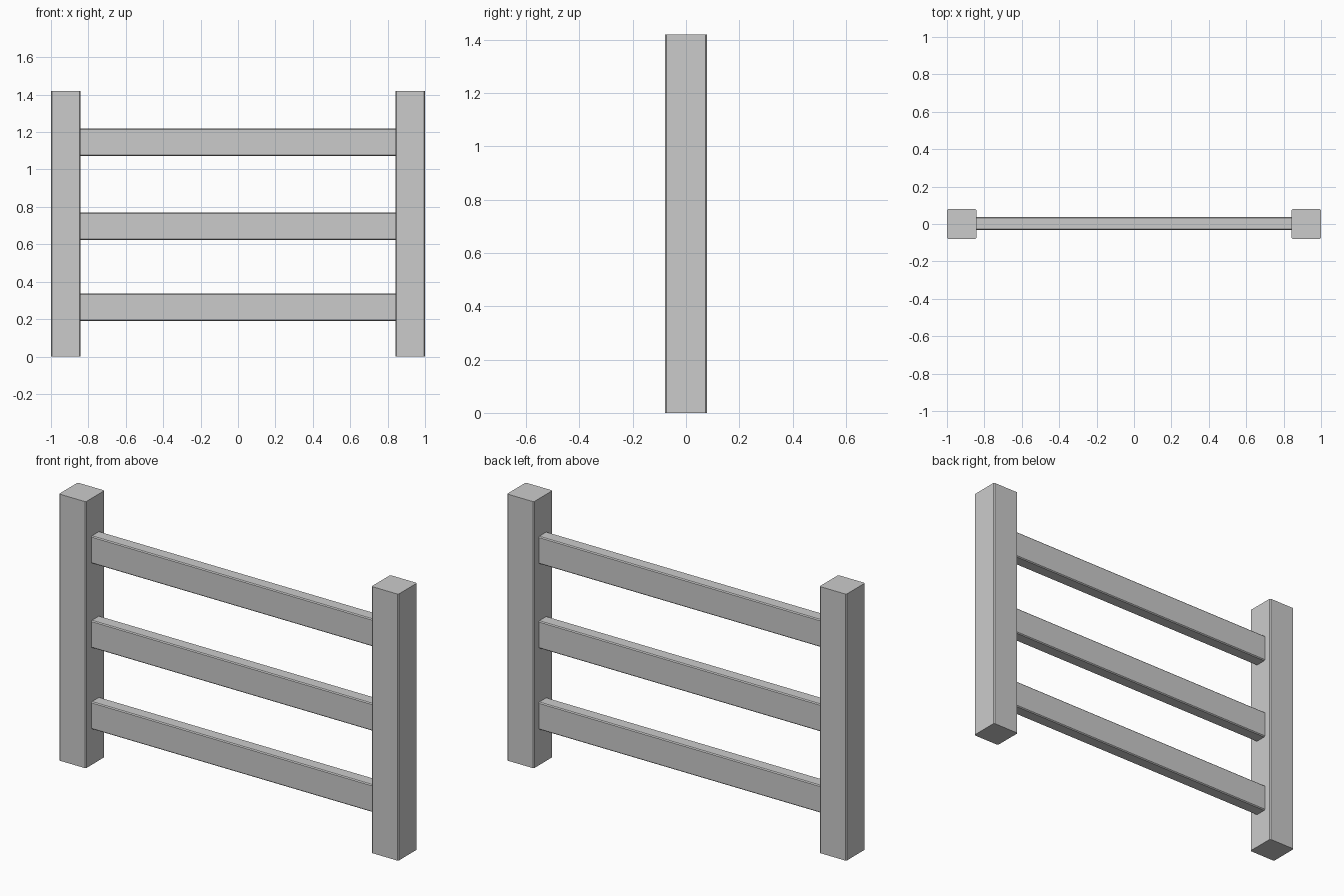
import bpy, bmesh

if "Cube" in bpy.data.objects:
    bpy.data.objects.remove(bpy.data.objects["Cube"])

CHAMFER = 0.005


def beam(name, size, centre, axis):
    """Box with its four edges along the given axis slightly chamfered."""
    bm = bmesh.new()
    bmesh.ops.create_cube(bm, size=1)
    for v in bm.verts:
        v.co = [c * s + o for c, s, o in zip(v.co, size, centre)]
    long_edges = [e for e in bm.edges
                  if abs(e.verts[0].co[axis] - e.verts[1].co[axis]) > size[axis] * 0.5]
    bmesh.ops.bevel(bm, geom=long_edges, offset=CHAMFER, segments=1,
                    affect='EDGES', profile=0.5)
    bmesh.ops.recalc_face_normals(bm, faces=bm.faces)
    mesh = bpy.data.meshes.new(name)
    bm.to_mesh(mesh)
    bm.free()
    obj = bpy.data.objects.new(name, mesh)
    bpy.context.collection.objects.link(obj)
    return obj


# Upright posts
for side, x in (("left", -0.921), ("right", 0.921)):
    beam(f"{side}_post", (0.158, 0.158, 1.42), (x, 0, 0.71), axis=2)

# Horizontal rails between the posts
for label, z in (("lower", 0.263), ("middle", 0.696), ("upper", 1.146)):
    beam(f"{label}_rail", (1.686, 0.068, 0.146), (0, 0.003, z), axis=0)
